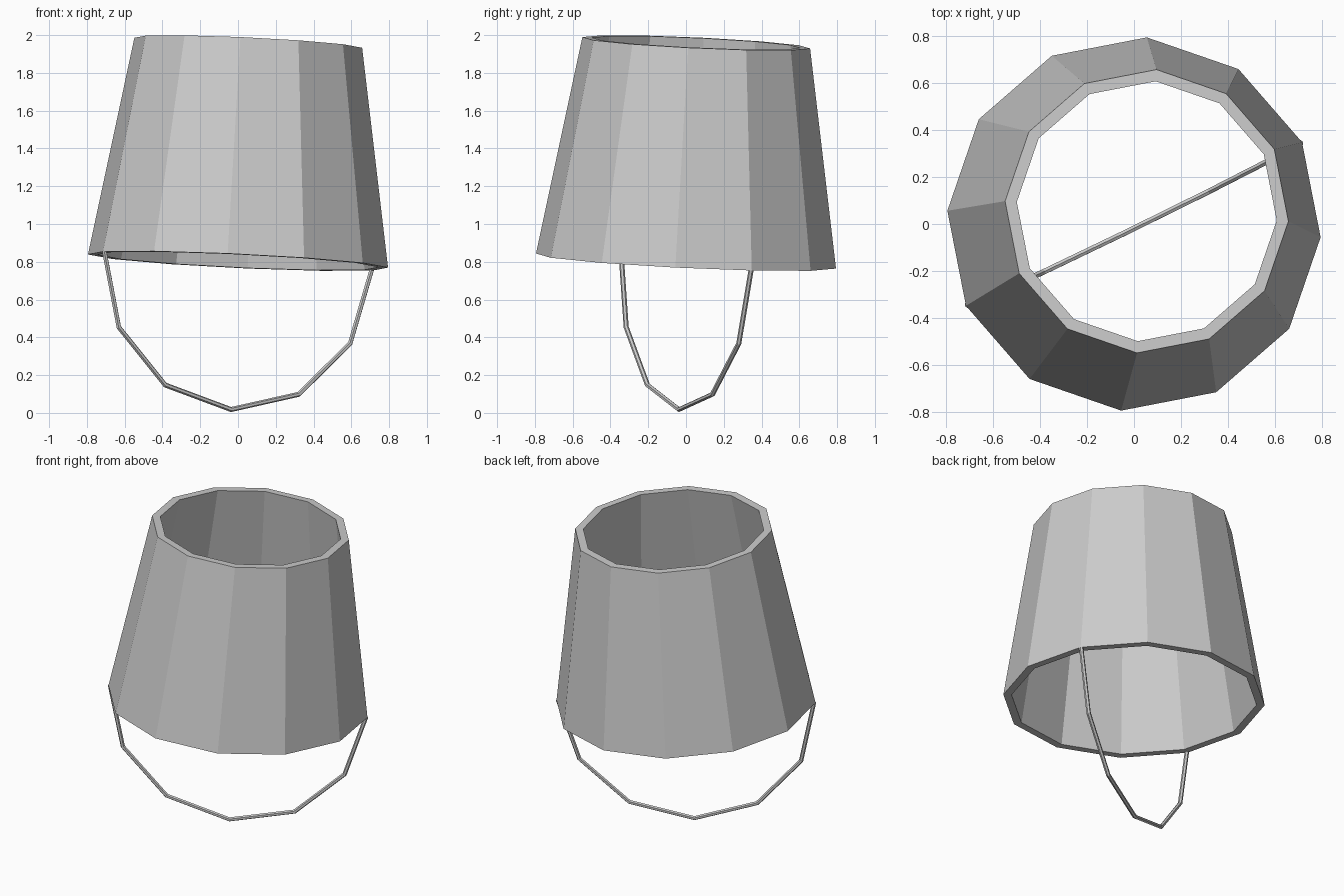
import bpy, bmesh
from math import cos, sin, pi, radians
from mathutils import Matrix, Vector

cube = bpy.data.objects.get("Cube")
if cube:
    bpy.data.objects.remove(cube, do_unlink=True)

# Plain grey material
grey = bpy.data.materials.new("grey")
grey.use_nodes = True
colour = (0.6, 0.6, 0.6, 1)
grey.diffuse_color = colour
grey.node_tree.nodes["Principled BSDF"].inputs["Base Color"].default_value = colour

# The whole bucket leans slightly about the centre of its mouth
tilt = Vector((0, 0, 1)).rotation_difference(Vector((0.047, 0.047, 1)))
PLACE = Matrix.Translation((0, 0, 0.804)) @ tilt.to_matrix().to_4x4()


def lathe(name, profile, angles, full, turn):
    """Sweep a closed (radius, height) profile around z through the angles."""
    bm = bmesh.new()
    rings = [[bm.verts.new((r * cos(a), r * sin(a), z)) for r, z in profile]
             for a in angles]
    n = len(profile)
    pairs = list(zip(rings, rings[1:]))
    if full:
        pairs.append((rings[-1], rings[0]))
    else:
        bm.faces.new(rings[0])
        bm.faces.new(rings[-1])
    for a, b in pairs:
        for i in range(n):
            j = (i + 1) % n
            bm.faces.new((a[i], b[i], b[j], a[j]))
    bmesh.ops.recalc_face_normals(bm, faces=bm.faces)
    bm.transform(PLACE @ turn)
    mesh = bpy.data.meshes.new(name)
    bm.to_mesh(mesh)
    bm.free()
    mesh.materials.append(grey)
    obj = bpy.data.objects.new(name, mesh)
    bpy.context.collection.objects.link(obj)
    return obj


# Twelve-sided tapered wall, open at both ends
SPIN = radians(-4)
HEIGHT = 1.158
wall = [(0.797, 0), (0.605, HEIGHT), (0.555, HEIGHT), (0.747, 0)]
lathe("bucket_wall", wall, [k * pi / 6 for k in range(12)], True,
      Matrix.Rotation(SPIN, 4, 'Z'))

# Thin six-segment handle hanging in a half circle below the mouth
HANDLE_R, WIRE_R = 0.788, 0.0135
wire = [(HANDLE_R + WIRE_R * cos(k * pi / 3), WIRE_R * sin(k * pi / 3))
        for k in range(6)]
lathe("handle", wire, [pi + k * pi / 6 for k in range(7)], False,
      Matrix.Rotation(SPIN + pi / 6, 4, 'Z') @ Matrix.Rotation(pi / 2, 4, 'X'))
